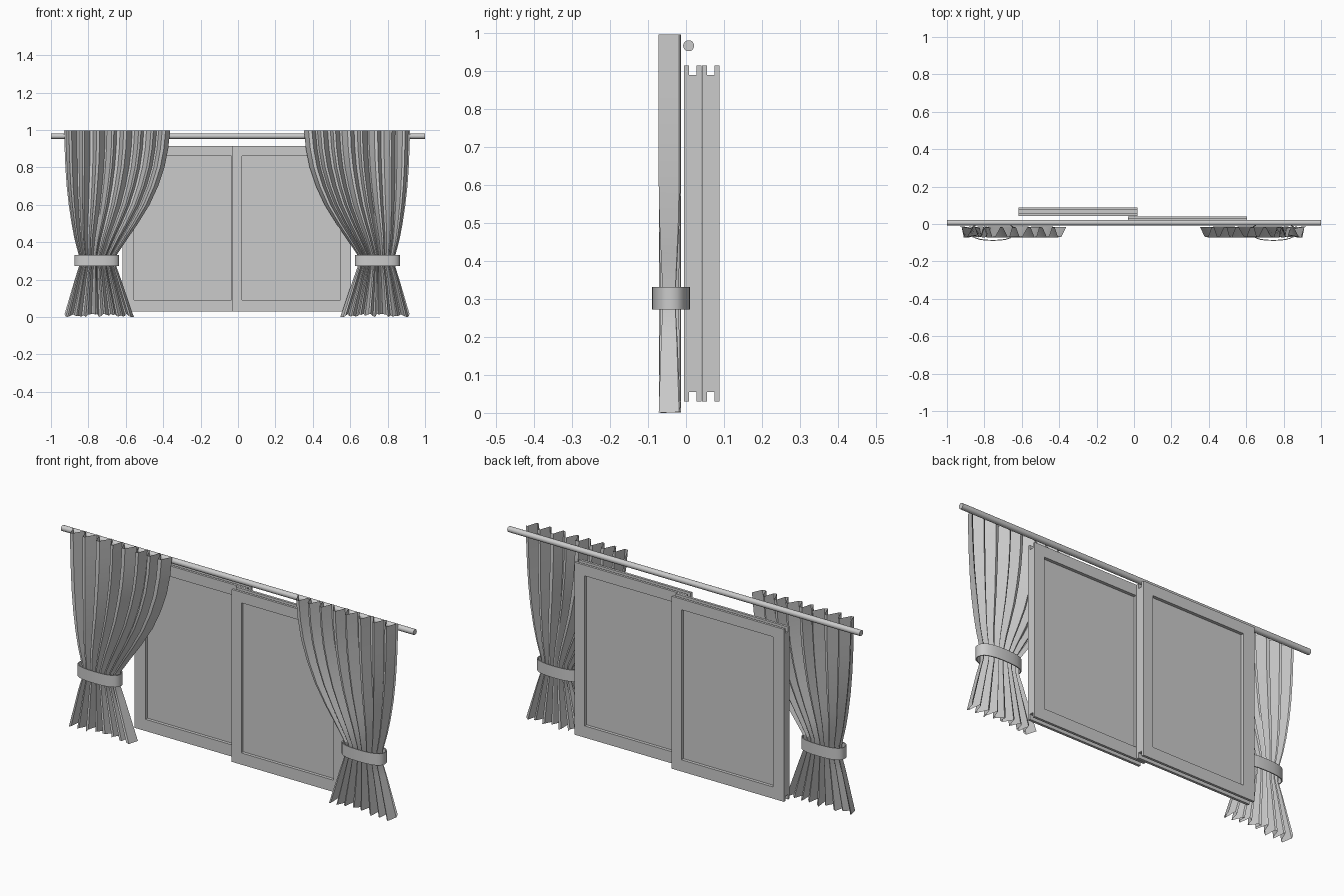
import bpy, math, random

if "Cube" in bpy.data.objects:
    bpy.data.objects.remove(bpy.data.objects["Cube"])

AXIS = -0.005  # curtains mirror about this x


def mesh_object(name, verts, faces, smooth=0):
    me = bpy.data.meshes.new(name)
    me.from_pydata(verts, [], faces)
    ob = bpy.data.objects.new(name, me)
    bpy.context.collection.objects.link(ob)
    if smooth:
        bpy.ops.object.select_all(action='DESELECT')
        ob.select_set(True)
        bpy.context.view_layer.objects.active = ob
        bpy.ops.object.shade_smooth_by_angle(angle=math.radians(smooth))
    return ob


def box(name, x0, x1, y0, y1, z0, z1):
    v = [(x, y, z) for z in (z0, z1) for y in (y0, y1) for x in (x0, x1)]
    f = [(0, 2, 3, 1), (4, 5, 7, 6), (0, 1, 5, 4), (2, 6, 7, 3), (0, 4, 6, 2), (1, 3, 7, 5)]
    return mesh_object(name, v, f)


# Curtain rod
bpy.ops.mesh.primitive_cylinder_add(vertices=20, radius=0.0145, depth=2,
                                    location=(0, 0.007, 0.967), rotation=(0, math.pi / 2, 0))
bpy.context.object.name = "curtain_rod"
bpy.ops.object.shade_smooth_by_angle(angle=math.radians(40))


# Sliding window sash: stiles, grooved rails and a recessed pane
def sash(name, x0, x1, ix0, ix1, y0, y1):
    z0, z1, iz0, iz1, g = 0.03, 0.915, 0.09, 0.86, 0.025
    lip = 0.0125
    u = [(y0, z0), (y0 + lip, z0), (y0 + lip, z0 + g), (y1 - lip, z0 + g), (y1 - lip, z0), (y1, z0),
         (y1, z1), (y1 - lip, z1), (y1 - lip, z1 - g), (y0 + lip, z1 - g), (y0 + lip, z1), (y0, z1)]
    low = u[:6] + [(y1, iz0), (y0, iz0)]
    high = u[6:] + [(y0, iz1), (y1, iz1)]
    for part, prof, a, b in (("left_stile", u, x0, ix0), ("right_stile", u, ix1, x1),
                             ("bottom_rail", low, ix0, ix1), ("top_rail", high, ix0, ix1)):
        n = len(prof)
        v = [(x, y, z) for x in (a, b) for y, z in prof]
        f = [(i, i + n, (i + 1) % n + n, (i + 1) % n) for i in range(n)]
        f += [tuple(range(n)), tuple(range(2 * n - 1, n - 1, -1))]
        mesh_object(f"{name}_{part}", v, f)
    ym = (y0 + y1) / 2
    box(name + "_pane", ix0, ix1, ym - 0.007, ym + 0.007, iz0, iz1)


sash("right_sash", -0.032, 0.605, 0.022, 0.547, -0.005, 0.0405)
sash("left_sash", -0.618, 0.02, -0.555, -0.035, 0.0425, 0.088)

# Curtain outline rows: z, outer edge, inner edge (distance from the mirror axis)
ROWS = [(0.997, .925, .358), (0.9, .922, .368), (0.8, .918, .388), (0.7, .911, .422),
        (0.6, .900, .468), (0.5, .885, .53), (0.42, .870, .585), (0.335, .848, .642),
        (0.27, .846, .645), (0.2, .868, .62), (0.01, .922, .552)]
PLEATS = 8


def curtain(name, side, seed):
    rnd = random.Random(seed)
    # trapezoid pleats of uneven width
    cols, t = [], 0
    for p in range(PLEATS):
        for y, w in ((-0.014, 0.7), (-0.018, 1.2), (-0.071, 0.8), (-0.067, 1.2)):
            cols.append((t, y + rnd.uniform(-.001, .001)))
            t += w * rnd.uniform(0.6, 1.4)
    cols.append((t, -0.016))
    drop = [rnd.uniform(-0.01, 0.008) for _ in cols]
    n = len(cols)
    verts = []
    for z, outer, inner in ROWS:
        for (c, y), d in zip(cols, drop):
            s = c / t
            x = outer + (inner - outer) * s
            waist = max(0, 1 - abs(z - 0.3) / 0.25)
            edge = abs(2 * s - 1) ** 3
            yy = -0.0425 + (y + 0.0425) * (1 - 0.5 * waist * edge)
            verts.append((AXIS + side * x, yy, z + (d if z < 0.05 else 0)))
    faces = []
    for r in range(len(ROWS) - 1):
        for i in range(n - 1):
            q = (r * n + i, r * n + i + 1, (r + 1) * n + i + 1, (r + 1) * n + i)
            faces.append(q if side > 0 else q[::-1])
    mesh_object(name, verts, faces, 25)


# Tieback: flattened oval band around the gathered waist
def tieback(name, side, n=24):
    verts, faces = [], []
    cx = AXIS + side * 0.75
    for rx, ry in ((0.12, 0.05), (0.115, 0.045)):
        for z in (0.272, 0.332):
            for i in range(n):
                a = 2 * math.pi * i / n
                c, s = math.cos(a), math.sin(a)
                verts.append((cx + rx * math.copysign(abs(c) ** 0.8, c),
                              -0.04 + ry * math.copysign(abs(s) ** 0.8, s), z))
    for i in range(n):
        j = (i + 1) % n
        for a, b in ((0, 1), (1, 3), (3, 2), (2, 0)):
            faces.append((a * n + i, a * n + j, b * n + j, b * n + i))
    mesh_object(name, verts, faces, 30)


for label, side, seed in (("left", -1, 4), ("right", 1, 4)):
    curtain(label + "_curtain", side, seed)
    tieback(label + "_tieback", side)
